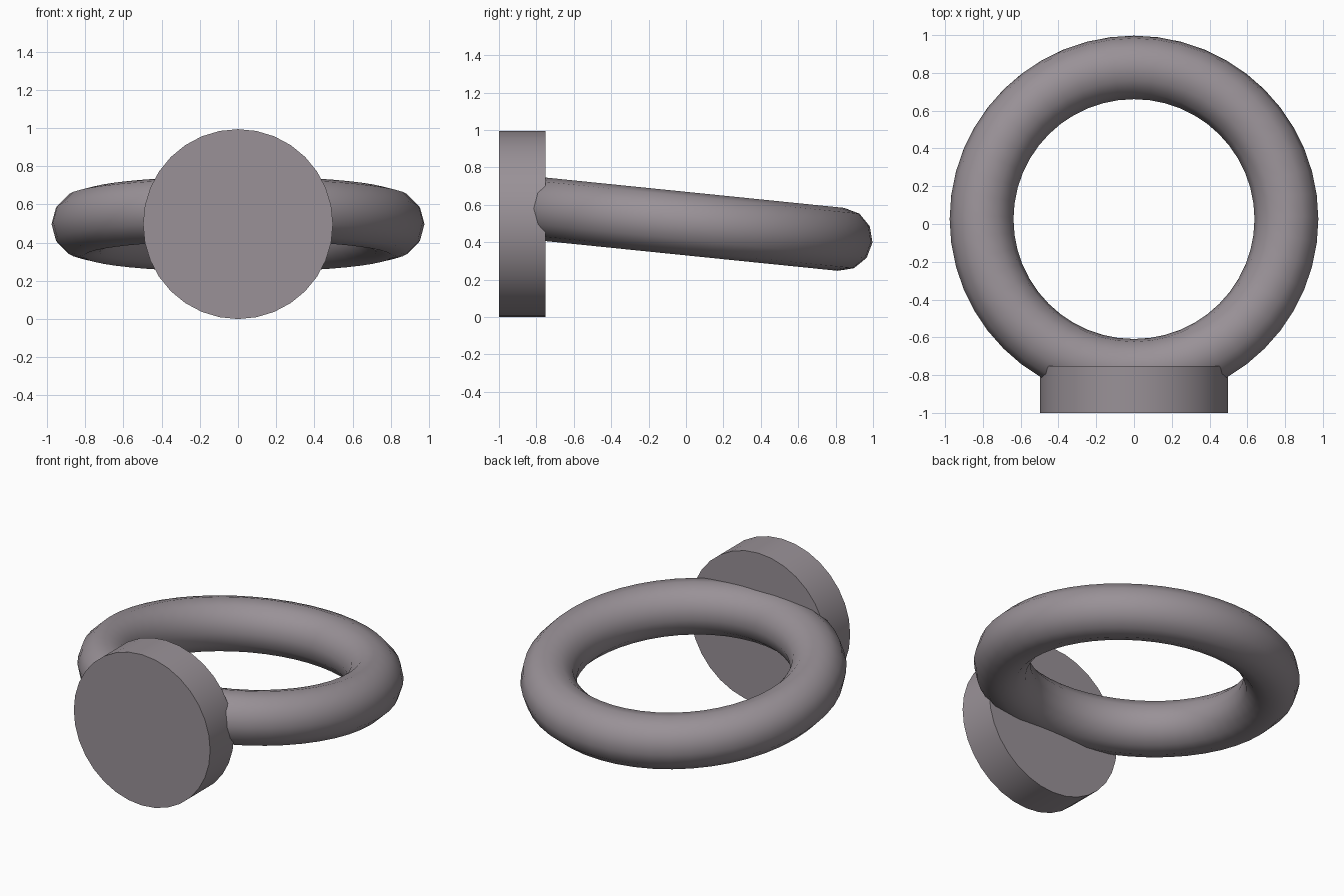
import bpy
from math import radians

cube = bpy.data.objects.get("Cube")
if cube:
    bpy.data.objects.remove(cube, do_unlink=True)

# Warm grey metal
metal = bpy.data.materials.new("warm_grey_metal")
metal.use_nodes = True
colour = (0.32, 0.285, 0.31, 1)
metal.diffuse_color = colour
metal.node_tree.nodes["Principled BSDF"].inputs["Base Color"].default_value = colour


def finish(name):
    obj = bpy.context.object
    obj.name = name
    obj.data.materials.append(metal)
    bpy.ops.object.shade_smooth_by_angle(angle=radians(40))
    return obj


# Round mounting disc facing the front
bpy.ops.mesh.primitive_cylinder_add(
    vertices=32, radius=0.497, depth=0.248,
    location=(0, -0.876, 0.497), rotation=(radians(90), 0, 0))
finish("mounting_disc")

# Ring, tipped down towards the back
bpy.ops.mesh.primitive_torus_add(
    major_segments=48, minor_segments=12, major_radius=0.807, minor_radius=0.169,
    location=(0, 0.026, 0.497), rotation=(radians(-5.8), 0, 0))
finish("ring")
